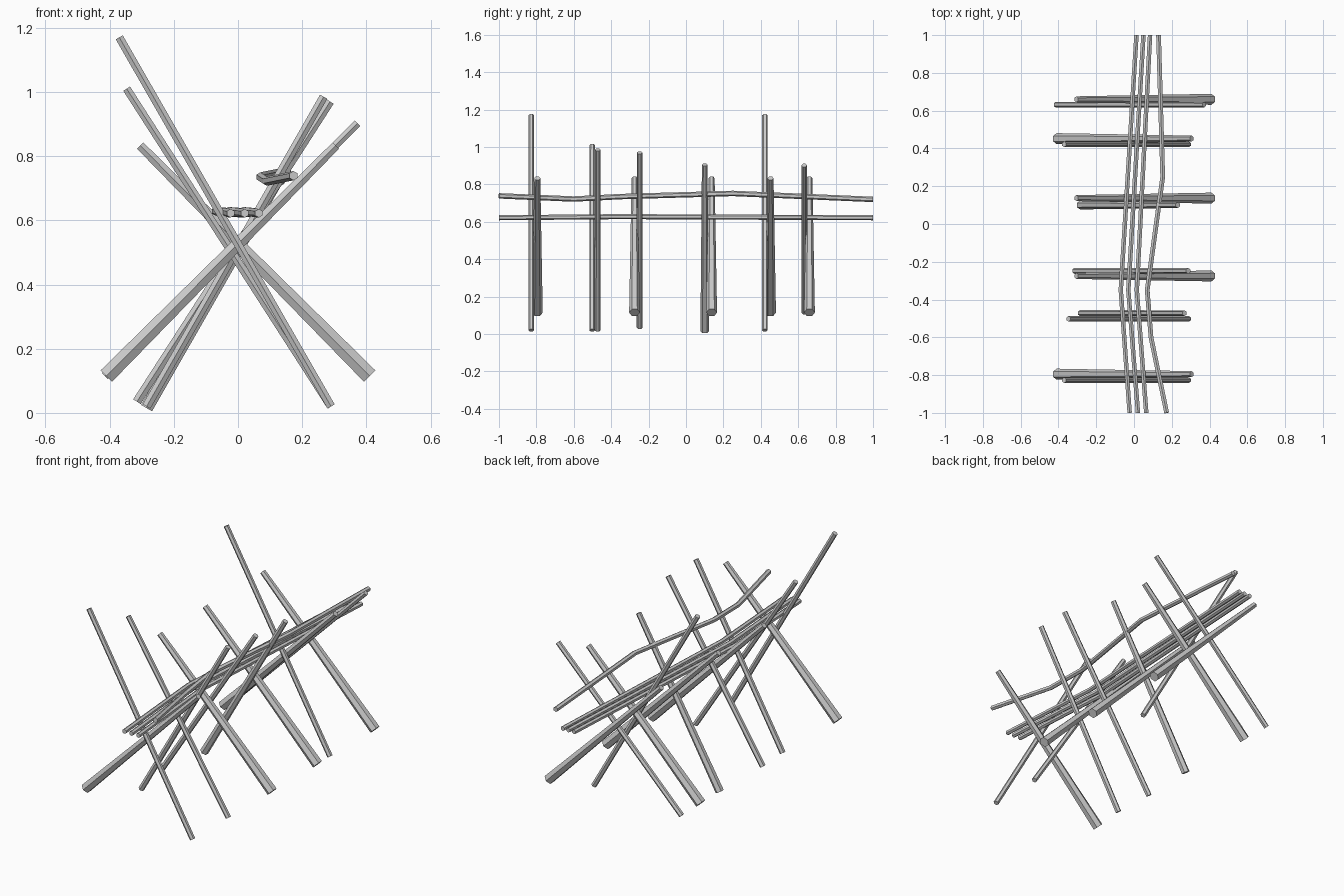
import bpy, bmesh, math
from mathutils import Vector

if "Cube" in bpy.data.objects:
    bpy.data.objects.remove(bpy.data.objects["Cube"])

SIDES = 6


def tube(name, points, radii, up=Vector((0, 1, 0)), turn=0.0):
    """Faceted pole through points, with a radius at each point and capped ends."""
    pts = [Vector(p) for p in points]
    bm = bmesh.new()
    rings = []
    for i, p in enumerate(pts):
        d = (pts[min(i + 1, len(pts) - 1)] - pts[max(i - 1, 0)]).normalized()
        u = (up - d * up.dot(d)).normalized()
        v = d.cross(u)
        ring = []
        for k in range(SIDES):
            a = 2 * math.pi * k / SIDES + turn
            ring.append(bm.verts.new(p + (u * math.cos(a) + v * math.sin(a)) * radii[i]))
        rings.append(ring)
    for r0, r1 in zip(rings, rings[1:]):
        for k in range(SIDES):
            n = (k + 1) % SIDES
            bm.faces.new((r0[k], r0[n], r1[n], r1[k]))
    bm.faces.new(rings[0])
    bm.faces.new(rings[-1])
    bmesh.ops.recalc_face_normals(bm, faces=bm.faces)
    mesh = bpy.data.meshes.new(name)
    bm.to_mesh(mesh)
    bm.free()
    obj = bpy.data.objects.new(name, mesh)
    bpy.context.collection.objects.link(obj)


# Thick tapered stakes: y position, side of the foot
for y, s in ((-0.795, -1), (-0.275, 1), (0.137, 1), (0.452, -1), (0.66, 1)):
    tube("thick_stake", [(s * 0.41, y, 0.115), (s * -0.305, y, 0.833)], [0.029, 0.016])

# Slim stakes: y, foot x, foot z, top x, top z, foot radius, top radius
slim = [
    (-0.827, 0.29, 0.02, -0.37, 1.17, 0.015, 0.0145),
    (0.422, 0.29, 0.02, -0.37, 1.17, 0.015, 0.0145),
    (-0.502, 0.29, 0.02, -0.347, 1.01, 0.015, 0.0145),
    (-0.472, -0.285, 0.02, 0.267, 0.985, 0.016, 0.015),
    (-0.248, -0.315, 0.035, 0.287, 0.97, 0.016, 0.015),
    (0.1, -0.285, 0.015, 0.232, 0.905, 0.023, 0.015),
    (0.632, -0.415, 0.115, 0.372, 0.902, 0.015, 0.0145),
]
for y, x0, z0, x1, z1, r0, r1 in slim:
    tube("slim_stake", [(x0, y, z0), (x1, y, z1)], [r0, r1])

# Three lower rails lying in the crotch of the stakes
z_up = Vector((0, 0, 1))
for xa, xb, xc in ((-0.023, -0.07, 0.013), (0.021, -0.03, 0.05), (0.065, 0.015, 0.085)):
    tube("lower_rail", [(xa, -1, 0.622), (xb, -0.35, 0.628), (xc, 1, 0.622)],
         [0.0135] * 3, z_up)

# Crooked upper rail
tube("upper_rail", [(0.173, -1, 0.739), (0.09, -0.6, 0.722), (0.07, -0.35, 0.735),
                    (0.152, 0.25, 0.752), (0.13, 1, 0.72)], [0.0145] * 5, z_up)
